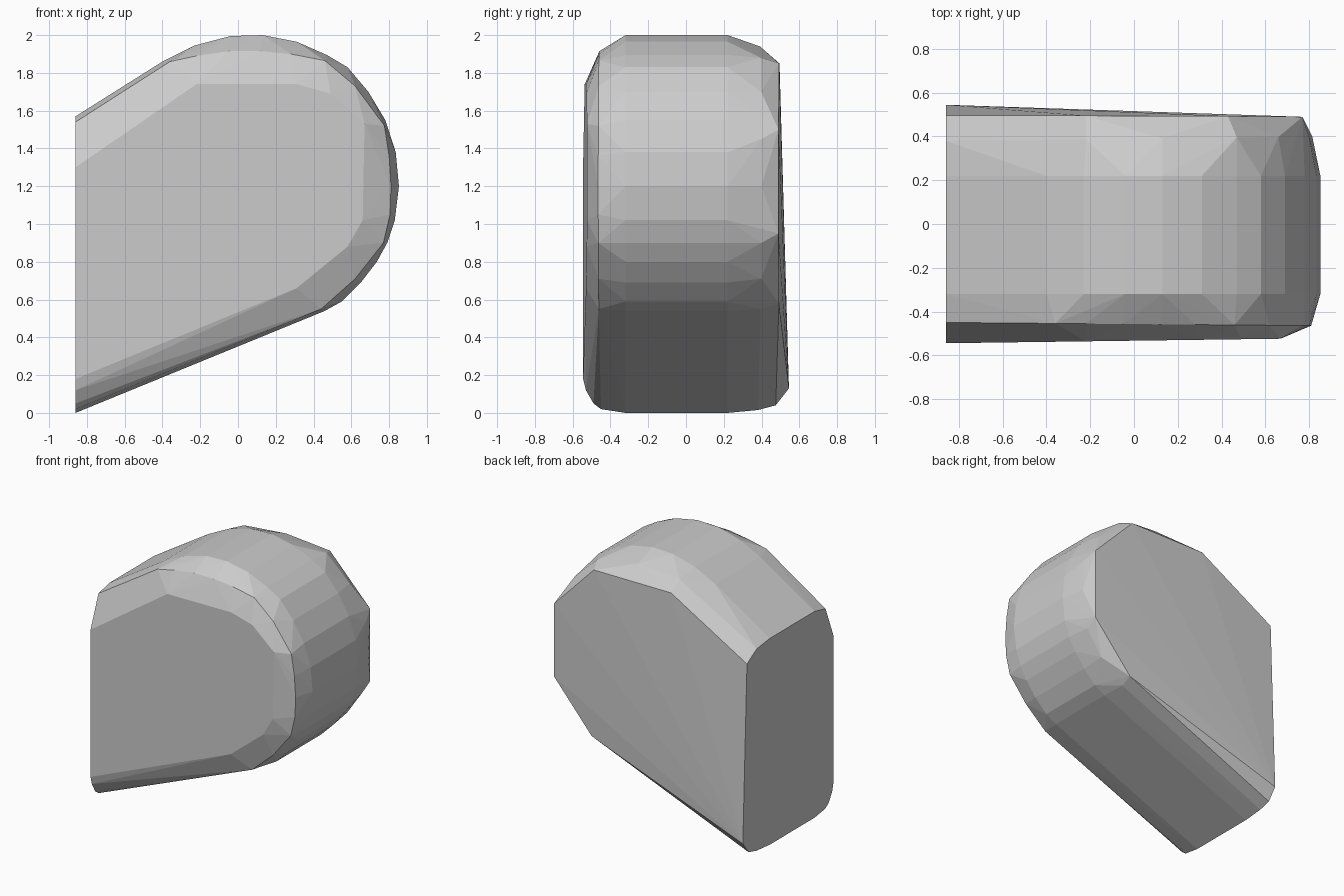
import bpy
import bmesh
import math

# Side profiles (x, z), from the flat end round the rounded end
OUTER = [(-0.86, 0.0), (0.46, 0.54), (0.55, 0.59), (0.65, 0.69), (0.735, 0.80),
         (0.79, 0.90), (0.83, 1.02), (0.852, 1.20), (0.835, 1.38), (0.78, 1.55),
         (0.69, 1.70), (0.58, 1.83), (0.47, 1.895), (0.31, 1.965), (0.13, 2.0),
         (-0.04, 1.995), (-0.23, 1.945), (-0.40, 1.86), (-0.86, 1.57)]
FRONT_SHOULDER = [(-0.86, 0.02), (0.44, 0.55), (0.62, 0.71), (0.77, 0.90),
                  (0.805, 1.05), (0.81, 1.20), (0.80, 1.36), (0.775, 1.52),
                  (0.62, 1.73), (0.46, 1.865), (0.28, 1.90), (0.12, 1.915),
                  (-0.05, 1.915), (-0.22, 1.89), (-0.36, 1.86), (-0.86, 1.54)]
FRONT_FACE = [(-0.86, 0.18), (0.31, 0.66), (0.58, 0.88), (0.66, 1.02),
              (0.67, 1.53), (0.49, 1.69), (0.31, 1.74), (-0.22, 1.74), (-0.86, 1.30)]
BACK_SHOULDER = [(-0.86, 0.015), (0.44, 0.55), (0.64, 0.71), (0.77, 0.90),
                 (0.815, 1.20), (0.80, 1.45), (0.66, 1.70), (0.47, 1.88),
                 (0.13, 1.94), (-0.22, 1.91), (-0.86, 1.55)]

# Back face corners and the rounded lower edges at the flat end
BACK_FACE = [(-0.86, 0.545, 0.13), (0.45, 0.492, 0.58), (0.77, 0.49, 0.95),
             (0.77, 0.49, 1.50), (0.43, 0.493, 1.85), (-0.22, 0.495, 1.85),
             (-0.86, 0.495, 1.48)]
LOWER_EDGE = [(-0.86, -0.53, 0.12), (-0.86, -0.49, 0.05), (-0.86, 0.475, 0.04)]


def slice_points(profile, y_flat, y_round):
    """Place a side profile across the body, tapering from flat to rounded end."""
    return [(x, y_flat + (y_round - y_flat) * (x + 0.86) / 1.71, z)
            for x, z in profile]


points = (slice_points(OUTER, -0.32, -0.32) + slice_points(OUTER, 0.22, 0.22)
          + slice_points(FRONT_SHOULDER, -0.45, -0.465)
          + slice_points(FRONT_FACE, -0.545, -0.522)
          + slice_points(BACK_SHOULDER, 0.38, 0.40)
          + BACK_FACE + LOWER_EDGE)

# Wrap the cross-sections into one faceted convex body
bm = bmesh.new()
for p in points:
    bm.verts.new(p)
bmesh.ops.convex_hull(bm, input=bm.verts)
bmesh.ops.delete(bm, geom=[v for v in bm.verts if not v.link_faces], context='VERTS')
bmesh.ops.dissolve_limit(bm, angle_limit=math.radians(0.5),
                         verts=bm.verts, edges=bm.edges)
bmesh.ops.recalc_face_normals(bm, faces=bm.faces)

mesh = bpy.data.meshes.new("rounded_body")
bm.to_mesh(mesh)
bm.free()
body = bpy.data.objects.new("rounded_body", mesh)
bpy.context.collection.objects.link(body)
